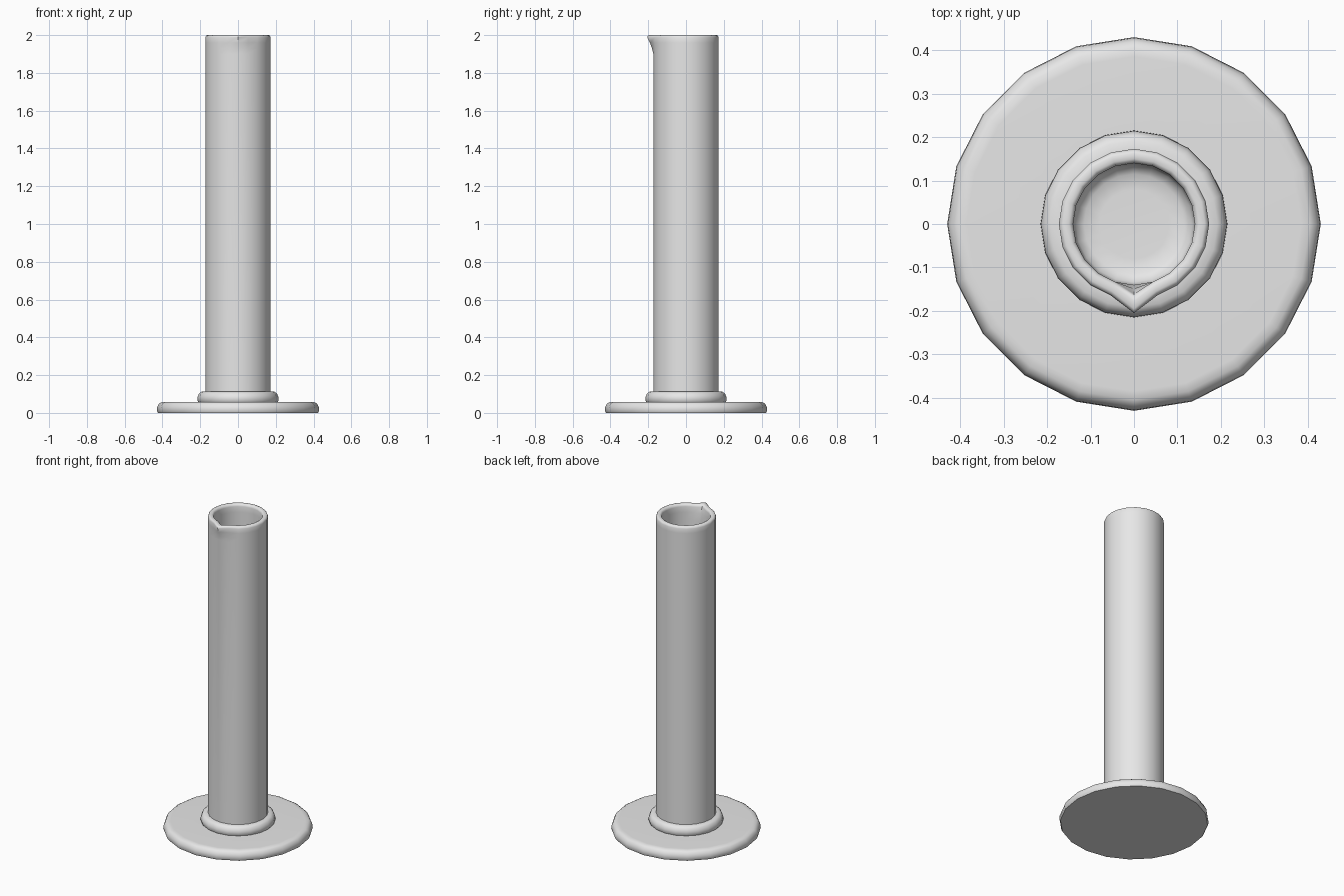
import bpy, bmesh, math

if "Cube" in bpy.data.objects:
    bpy.data.objects.remove(bpy.data.objects["Cube"])

SEG = 20  # sides of every round part

grey = bpy.data.materials.new("light_grey")
grey.diffuse_color = (0.8, 0.8, 0.8, 1)
grey.use_nodes = True
grey.node_tree.nodes["Principled BSDF"].inputs["Base Color"].default_value = grey.diffuse_color


def lathe(name, profile, cap_start=False, cap_end=False, push=None):
    """Spin (radius, z) points; push gives extra radius at the -y vertex."""
    bm = bmesh.new()
    rings = []
    for k, (r, z) in enumerate(profile):
        ring = []
        for i in range(SEG):
            a = -math.pi / 2 + 2 * math.pi * i / SEG
            rr = r + (push.get(k, 0) if push and i == 0 else 0)
            ring.append(bm.verts.new((rr * math.cos(a), rr * math.sin(a), z)))
        rings.append(ring)
    for lo, hi in zip(rings, rings[1:]):
        for i in range(SEG):
            j = (i + 1) % SEG
            bm.faces.new((lo[i], lo[j], hi[j], hi[i]))
    if cap_start:
        bm.faces.new(rings[0][::-1])
    if cap_end:
        bm.faces.new(rings[-1])
    me = bpy.data.meshes.new(name)
    bm.to_mesh(me)
    bm.free()
    me.materials.append(grey)
    ob = bpy.data.objects.new(name, me)
    bpy.context.collection.objects.link(ob)
    bpy.ops.object.select_all(action='DESELECT')
    ob.select_set(True)
    bpy.context.view_layer.objects.active = ob
    bpy.ops.object.shade_smooth_by_angle(angle=math.radians(50))
    return ob


# Flat round foot with softened rim
lathe("foot", [(0.424, 0), (0.43, 0.012), (0.428, 0.03), (0.42, 0.048),
               (0.405, 0.057), (0.385, 0.058), (0.16, 0.058)],
      cap_start=True, cap_end=True)

# Collar around the tube
lathe("collar", [(0.208, 0.055), (0.215, 0.065), (0.214, 0.085),
                 (0.206, 0.103), (0.192, 0.112), (0.165, 0.112)])

# Hollow tube with rounded lip; the front vertex is pulled out as a spout
tube = [(0.173, 0.055), (0.173, 1.90), (0.173, 1.93), (0.173, 1.96),
        (0.173, 1.988), (0.169, 1.997), (0.163, 2.0), (0.150, 2.0),
        (0.143, 1.996), (0.140, 1.985), (0.140, 1.95), (0.140, 1.90),
        (0.140, 0.11), (0.134, 0.085), (0.115, 0.072), (0.08, 0.07)]
spout = {2: 0.007, 3: 0.018, 4: 0.032, 5: 0.033, 6: 0.032, 7: 0.028,
         8: 0.024, 9: 0.021, 10: 0.009}
lathe("tube", tube, cap_end=True, push=spout)
